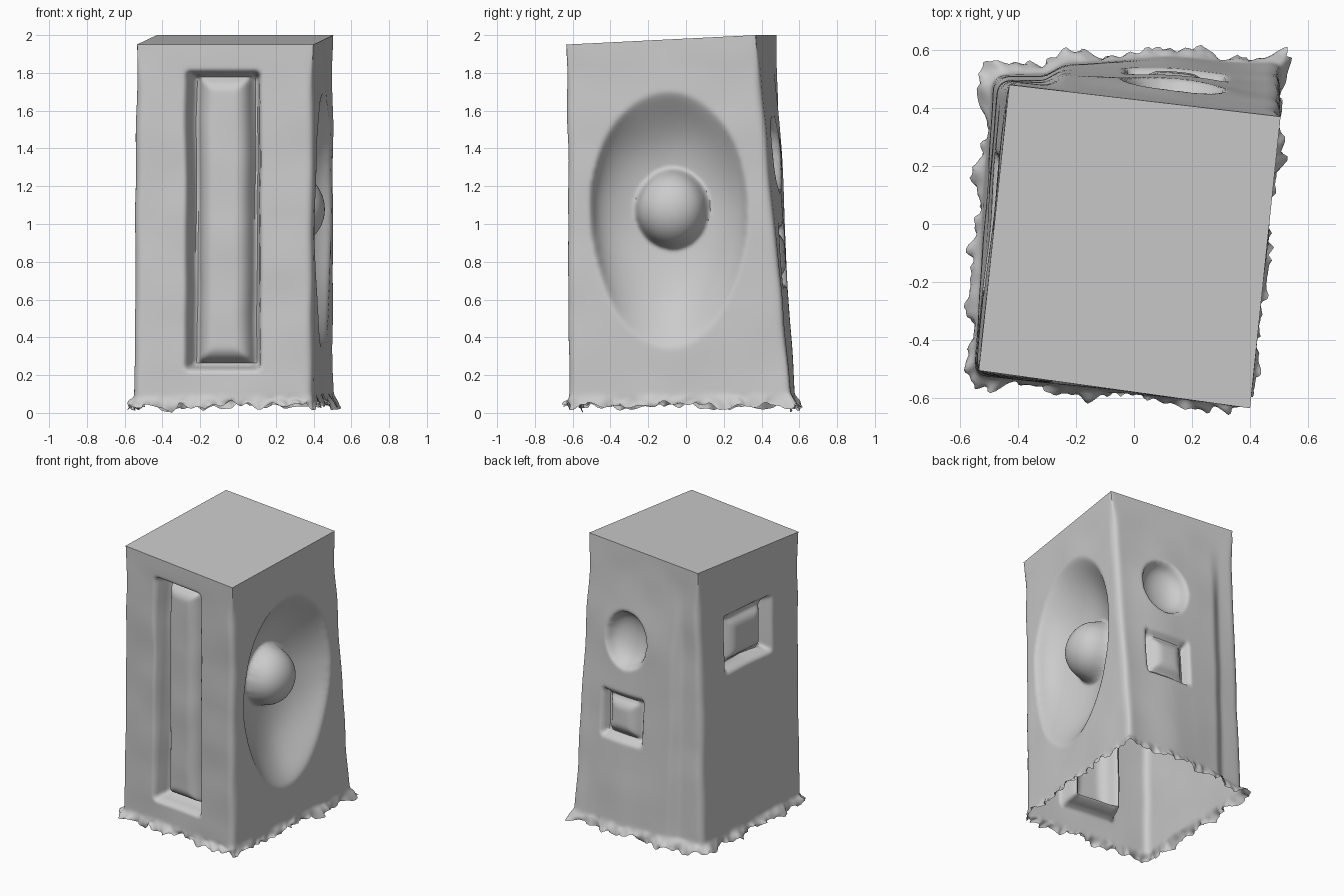
import bpy, bmesh, math
from mathutils import Vector, noise

if "Cube" in bpy.data.objects:
    bpy.data.objects.remove(bpy.data.objects["Cube"])

NU, NV = 84, 156

# corner posts of the leaning block: (top point, bottom point)
FL = (Vector((-0.535, -0.505, 1.95)), Vector((-0.555, -0.52, 0.03)))
FR = (Vector((0.40, -0.635, 1.95)), Vector((0.395, -0.625, 0.03)))
BR = (Vector((0.505, 0.37, 2.0)), Vector((0.51, 0.565, 0.04)))
BL = (Vector((-0.43, 0.48, 2.0)), Vector((-0.49, 0.515, 0.03)))


def step(x):
    x = max(0.0, min(1.0, x))
    return x * x * (3 - 2 * x)


def box(s, z, s0, s1, z0, z1, w):
    """Soft-edged rectangle mask."""
    return step(min(s - s0, s1 - s, z - z0, z1 - z) / w)


def pillow(s, z, s0, s1, z0, z1, w):
    """Steep-sided rectangle mask with a rounded shoulder."""
    x = max(0.0, min(1.0, min(s - s0, s1 - s, z - z0, z1 - z) / w))
    return math.sqrt(x * (2 - x))


def dome(s, z, cs, cz, rs, rz):
    """Ellipsoid height mask."""
    return math.sqrt(max(0.0, 1 - ((s - cs) / rs) ** 2 - ((z - cz) / rz) ** 2))


# inward depth of each wall's features
def front_depth(x, z):
    slot = box(x, z, -0.275, 0.115, 0.23, 1.805, 0.025)
    bar = pillow(x, z, -0.22, 0.065, 0.265, 1.785, 0.09)
    return 0.14 * slot - 0.115 * bar


def right_depth(y, z):
    rz = 0.6 if z > 1.1 else 0.76
    bowl = dome(y, z, -0.09, 1.1, 0.41, rz)
    soft = 1 + 1.3 * ((z - 1.1) / rz) ** 2 + 0.4 * step((y + 0.1) / 0.3)
    return 0.21 * bowl ** soft - 0.22 * dome(y, z, -0.09, 1.08, 0.185, 0.205)


def back_depth(x, z):
    dent = dome(x, z, 0.135, 1.37, 0.165, 0.19)
    hole = box(x, z, -0.03, 0.31, 0.67, 1.0, 0.04)
    block = pillow(x, z, -0.005, 0.285, 0.69, 0.985, 0.1)
    swell = step((x + 0.32) / 0.08) * step((0.48 - x) / 0.4) * step((1.9 - z) / 0.6)
    return 0.12 * dent + 0.13 * hole - 0.13 * block - 0.035 * swell


def left_depth(y, z):
    hole = box(y, z, -0.23, 0.24, 1.2, 1.61, 0.06)
    block = pillow(y, z, -0.18, 0.2, 1.24, 1.585, 0.1)
    return 0.14 * hole - 0.13 * block


def wall(bm, a, b, axis, depth):
    along = (b[0] - a[0]).normalized()
    inward = Vector((-along.y, along.x, 0)).normalized()
    rows = []
    for j in range(NV + 1):
        t = j / NV
        row = []
        for i in range(NU + 1):
            u = i / NU
            p = a[0].lerp(b[0], u).lerp(a[1].lerp(b[1], u), t)
            edge = min(u, 1 - u)
            d = depth(p[axis], p.z) * step(edge / 0.04)
            out = Vector((p.x, p.y, 0)).normalized()
            # uneven scanned surface and rounded corner posts
            n = noise.noise_vector(p * 3.5) * 0.008 * step(t / 0.1)
            q = p + inward * d + Vector((n.x, n.y, 0))
            q -= out * 0.018 * max(0.0, 1 - edge / 0.05) ** 2 * step(t / 0.15)
            # ragged flared hem
            flare = step((t - 0.965) / 0.035)
            k = noise.noise(p * 9) + 0.7 * noise.noise(p * 31)
            q += out * flare * (0.025 + 0.05 * k)
            q.z = max(0.0, q.z + flare * 0.04 * noise.noise(p * 17 + Vector((5, 3, 1))))
            row.append(bm.verts.new(q))
        rows.append(row)
    for j in range(NV):
        for i in range(NU):
            bm.faces.new((rows[j][i], rows[j + 1][i], rows[j + 1][i + 1], rows[j][i + 1]))


bm = bmesh.new()
# four walls
wall(bm, FL, FR, 0, front_depth)
wall(bm, FR, BR, 1, right_depth)
wall(bm, BR, BL, 0, back_depth)
wall(bm, BL, FL, 1, left_depth)
bmesh.ops.remove_doubles(bm, verts=bm.verts, dist=0.0005)

# soften the corner edges
inside = [v for v in bm.verts if not v.is_boundary]
for _ in range(3):
    bmesh.ops.smooth_vert(bm, verts=inside, factor=0.4, use_axis_x=True,
                          use_axis_y=True, use_axis_z=True)
low = min(bm.verts, key=lambda v: v.co.z)
low.co.z = 0.0

# flat top cap, bottom left open
rim = [e for e in bm.edges if e.is_boundary and min(v.co.z for v in e.verts) > 1.9]
bmesh.ops.edgeloop_fill(bm, edges=rim)
bmesh.ops.recalc_face_normals(bm, faces=bm.faces)
cap = max(bm.faces, key=lambda f: len(f.verts))
if cap.normal.z < 0:
    bmesh.ops.reverse_faces(bm, faces=bm.faces)

mesh = bpy.data.meshes.new("carved_block")
bm.to_mesh(mesh)
bm.free()
obj = bpy.data.objects.new("carved_block", mesh)
bpy.context.collection.objects.link(obj)
bpy.context.view_layer.objects.active = obj
obj.select_set(True)
bpy.ops.object.shade_smooth_by_angle(angle=math.radians(50))
